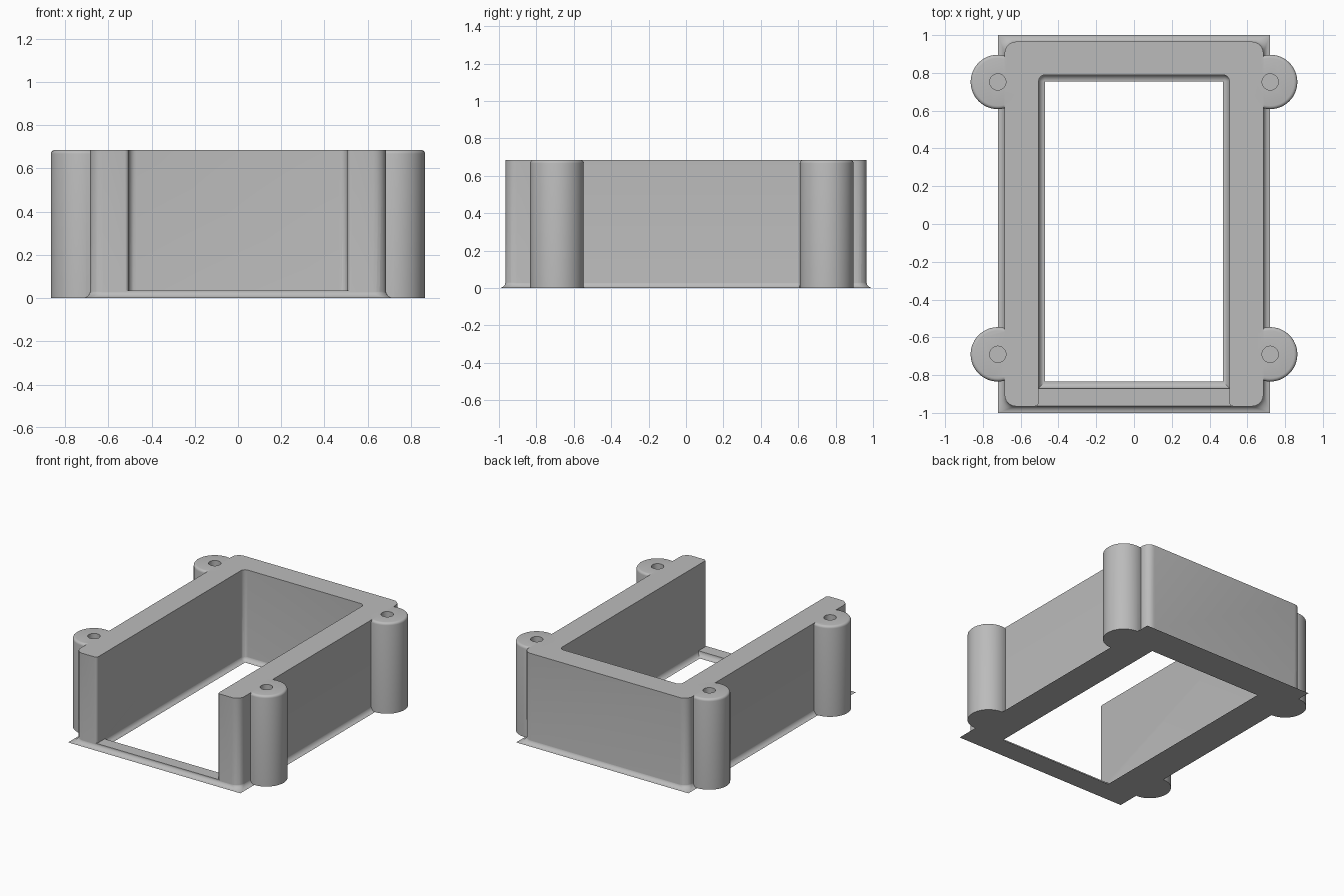
import bpy, bmesh
from math import sin, cos, pi, radians
from mathutils import Vector, Matrix

if "Cube" in bpy.data.objects:
    bpy.data.objects.remove(bpy.data.objects["Cube"])

HEIGHT = 0.685
COVE = 0.035            # radius of the hollow fillet around the foot
WX, WY = 0.685, 0.965   # outer half sizes of the wall
IX, IBACK, IFRONT = 0.505, 0.79, -0.87
STEPS = 6

grey = bpy.data.materials.new("light grey")
grey.use_nodes = True
grey.diffuse_color = (0.5, 0.5, 0.5, 1)
grey.node_tree.nodes["Principled BSDF"].inputs["Base Color"].default_value = (0.5, 0.5, 0.5, 1)


def make(name, bm):
    bmesh.ops.recalc_face_normals(bm, faces=bm.faces)
    mesh = bpy.data.meshes.new(name)
    bm.to_mesh(mesh)
    bm.free()
    mesh.materials.append(grey)
    ob = bpy.data.objects.new(name, mesh)
    bpy.context.collection.objects.link(ob)
    return ob


def rounded(corners):
    """Outline from right-angled corners (x, y, radius)."""
    pts = []
    for i, (x, y, r) in enumerate(corners):
        p = Vector((x, y))
        d1 = (Vector(corners[i - 1][:2]) - p).normalized()
        d2 = (Vector(corners[(i + 1) % len(corners)][:2]) - p).normalized()
        c = p + (d1 + d2) * r
        for k in range(STEPS + 1):
            t = pi / 2 * k / STEPS
            pts.append(c - (d2 * cos(t) + d1 * sin(t)) * r)
    return pts


def box_loop(x, y0, y1, r_front, r_back):
    return rounded([(-x, y0, r_front), (x, y0, r_front), (x, y1, r_back), (-x, y1, r_back)])


def combine(target, other, operation):
    mod = target.modifiers.new("combine", 'BOOLEAN')
    mod.operation, mod.solver, mod.object = operation, 'EXACT', other
    bpy.context.view_layer.objects.active = target
    bpy.ops.object.modifier_apply(modifier=mod.name)
    bpy.data.objects.remove(other)


def cylinder(name, radius, x, y, z0, z1, bevel=0):
    bm = bmesh.new()
    bmesh.ops.create_cone(bm, cap_ends=True, segments=48, radius1=radius, radius2=radius,
                          depth=z1 - z0, matrix=Matrix.Translation((x, y, (z0 + z1) / 2)))
    if bevel:
        rim = [e for e in bm.edges if all(v.co.z > z1 - 0.001 for v in e.verts)]
        bmesh.ops.bevel(bm, geom=rim, offset=bevel, segments=4, profile=0.5, affect='EDGES')
    return make(name, bm)


# U-shaped wall, open at the front
bm = bmesh.new()
outline = rounded([(-WX, -WY, 0.06), (-IX, -WY, 0.02), (-IX, IBACK, COVE), (IX, IBACK, COVE),
                   (IX, -WY, 0.02), (WX, -WY, 0.06), (WX, WY, 0.06), (-WX, WY, 0.06)])
base = bm.faces.new([bm.verts.new((p.x, p.y, 0.015)) for p in outline])
top = bmesh.ops.extrude_face_region(bm, geom=[base])["geom"]
bmesh.ops.translate(bm, vec=(0, 0, HEIGHT - 0.015),
                    verts=[g for g in top if isinstance(g, bmesh.types.BMVert)])
body = make("mounting_frame", bm)

# Foot frame with hollow fillets, square at the floor and rounded at the wall
bm = bmesh.new()
rings = []
for k in range(STEPS + 1):
    a = pi / 2 * k / STEPS
    out = COVE * (1 - cos(a)) - 0.001 * cos(a)
    z = COVE * (1 - sin(a))
    f = cos(a)
    rings.append([[bm.verts.new((p.x, p.y, z)) for p in loop] for loop in (
        box_loop(WX + out, -WY - out, WY + out, 0.06 * f, 0.06 * f),
        box_loop(IX - out, IFRONT + out, IBACK - out, 0, COVE * f))])


def bridge(a, b):
    for i in range(len(a)):
        j = (i + 1) % len(a)
        bm.faces.new((a[i], a[j], b[j], b[i]))


for upper, lower in zip(rings, rings[1:]):
    bridge(upper[0], lower[0])
    bridge(upper[1], lower[1])
bridge(*rings[0])
bridge(*rings[-1])
bmesh.ops.remove_doubles(bm, verts=bm.verts, dist=0.00001)
combine(body, make("foot", bm), 'UNION')

# Four screw posts with blind holes
spots = [(x, y) for x in (-0.721, 0.721) for y in (-0.69, 0.752)]
for x, y in spots:
    combine(body, cylinder("screw_post", 0.144, x, y, 0, HEIGHT, 0.018), 'UNION')
for x, y in spots:
    combine(body, cylinder("screw_hole", 0.043, x, y, 0.25, HEIGHT + 0.1), 'DIFFERENCE')

bpy.ops.object.select_all(action='DESELECT')
body.select_set(True)
bpy.context.view_layer.objects.active = body
bpy.ops.object.shade_smooth_by_angle(angle=radians(30))
